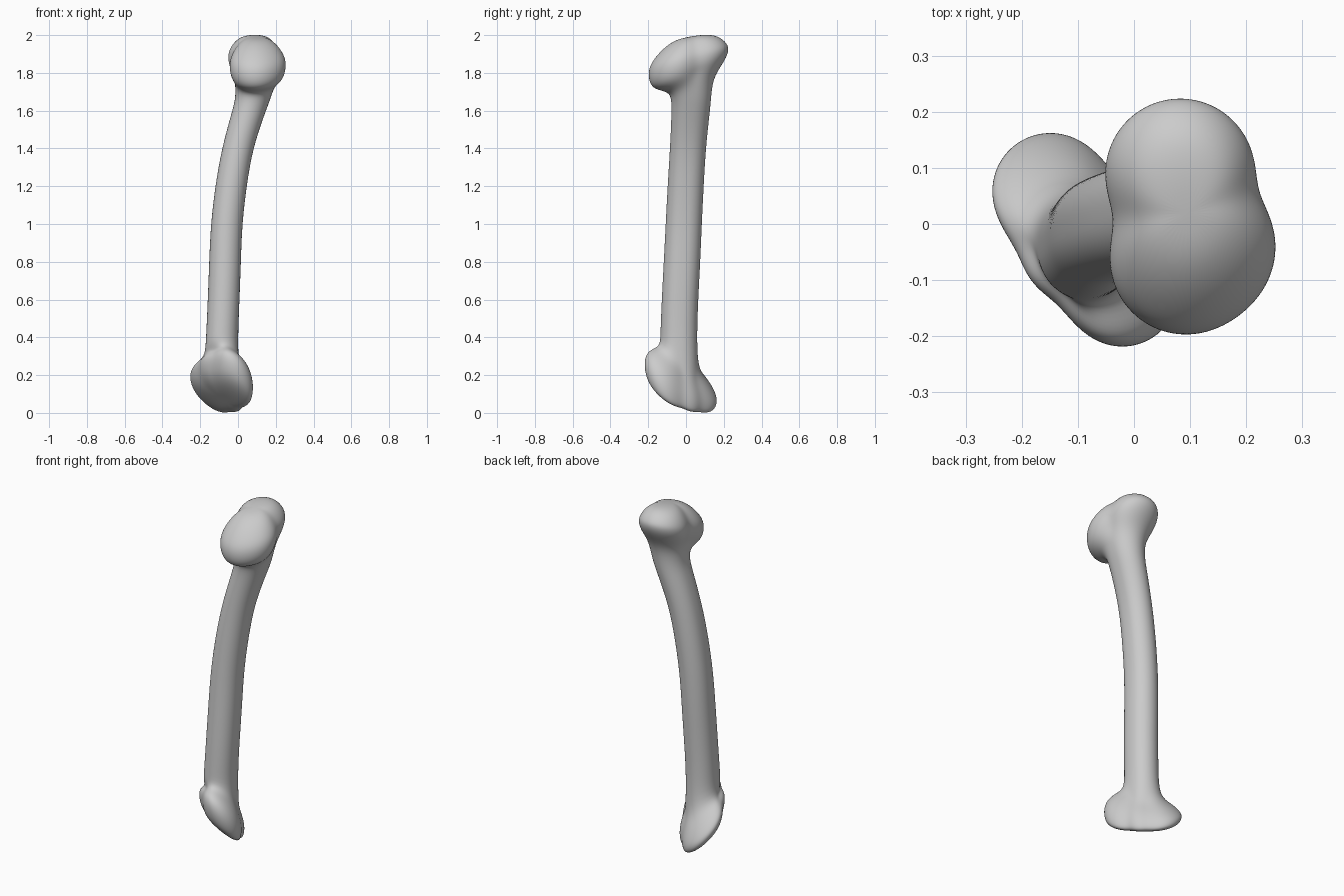
import bpy, bmesh, math
from mathutils import Vector

if "Cube" in bpy.data.objects:
    bpy.data.objects.remove(bpy.data.objects["Cube"], do_unlink=True)

SIDES = 40

mat = bpy.data.materials.new("light_grey")
mat.use_nodes = True
grey = (0.6, 0.6, 0.6, 1)
mat.diffuse_color = grey
mat.node_tree.nodes["Principled BSDF"].inputs["Base Color"].default_value = grey


def reach(centre, d, lobes):
    """Distance from centre along d to the outline of a union of circles."""
    best = 0
    for x, y, r in lobes:
        q = Vector((x, y)) - centre
        along = d.dot(q)
        disc = r * r - q.length_squared + along * along
        if disc >= 0:
            best = max(best, along + math.sqrt(disc))
    return best


def ring(bm, centre, lobes, scale, a, bx=0, by=0):
    """Closed outline on the tilted plane z = a + bx*x + by*y."""
    c = Vector(centre)
    dirs = [Vector((math.cos(t), math.sin(t)))
            for t in (2 * math.pi * i / SIDES for i in range(SIDES))]
    dist = [reach(c, d, lobes) for d in dirs]
    # soften the notch between lobes
    for _ in range(3):
        dist = [(dist[i - 1] + 2 * dist[i] + dist[(i + 1) % SIDES]) / 4 for i in range(SIDES)]
    verts = []
    for d, t in zip(dirs, dist):
        p = c + d * t * scale
        verts.append(bm.verts.new((p.x, p.y, a + bx * p.x + by * p.y)))
    return verts


def shaft_ring(bm, x, y, r, z, bx=0, by=0):
    lobes = [(x, y - 0.014, r), (x, y + 0.014, r)]
    return ring(bm, (x, y), lobes, 1, z - bx * x - by * y, bx, by)


bm = bmesh.new()
rings = []

# lower end: tilted, overlapping lobes with a convex underside
foot_c = (-0.08, -0.03)
foot = [(-0.15, 0.06, 0.107), (-0.02, -0.12, 0.103),
        (-0.095, -0.035, 0.11), (-0.08, -0.022, 0.112)]
for s, a, bx, by in [(0.15, 0.003, -0.6, -0.64), (0.4, 0.003, -0.6, -0.64),
                     (0.7, 0.01, -0.6, -0.64), (0.9, 0.03, -0.6, -0.64),
                     (0.99, 0.06, -0.58, -0.66), (1.02, 0.108, -0.52, -0.69),
                     (0.94, 0.155, -0.45, -0.72), (0.76, 0.2, -0.38, -0.7)]:
    rings.append(ring(bm, foot_c, foot, s, a, bx, by))

# shaft, bending toward +x as it rises
rings.append(shaft_ring(bm, -0.086, -0.037, 0.086, 0.30, -0.25, -0.65))
for x, y, r, z in [(-0.084, -0.039, 0.083, 0.42), (-0.075, -0.031, 0.083, 0.62),
                   (-0.068, -0.02, 0.083, 0.82), (-0.061, -0.012, 0.082, 1.0),
                   (-0.038, -0.002, 0.082, 1.2), (-0.004, 0.01, 0.081, 1.4),
                   (0.052, 0.024, 0.087, 1.58), (0.079, 0.028, 0.091, 1.66)]:
    rings.append(shaft_ring(bm, x, y, r, z))
rings.append(shaft_ring(bm, 0.09, 0.025, 0.103, 1.735, 0, 0.3))

# upper end: two lobes under a low dome
head_c = (0.095, 0.02)
head = [(0.113, -0.043, 0.14), (0.092, -0.064, 0.136), (0.082, 0.092, 0.134)]
for s, a, by in [(0.86, 1.775, 0.38), (0.98, 1.815, 0.36), (1.015, 1.855, 0.32),
                 (0.98, 1.89, 0.28), (0.85, 1.926, 0.28), (0.65, 1.96, 0.26),
                 (0.4, 1.982, 0.2), (0.15, 1.988, 0.18)]:
    rings.append(ring(bm, head_c, head, s, a, 0, by))

# skin the rings and close both ends
for lo, hi in zip(rings, rings[1:]):
    for i in range(SIDES):
        j = (i + 1) % SIDES
        bm.faces.new((lo[i], lo[j], hi[j], hi[i]))
bm.faces.new(rings[-1])
bm.faces.new(rings[0][::-1])
for f in bm.faces:
    f.smooth = True

mesh = bpy.data.meshes.new("long_bone")
bm.to_mesh(mesh)
bm.free()
mesh.materials.append(mat)
bone = bpy.data.objects.new("long_bone", mesh)
bpy.context.collection.objects.link(bone)
sub = bone.modifiers.new("smooth_surface", "SUBSURF")
sub.levels = sub.render_levels = 2
